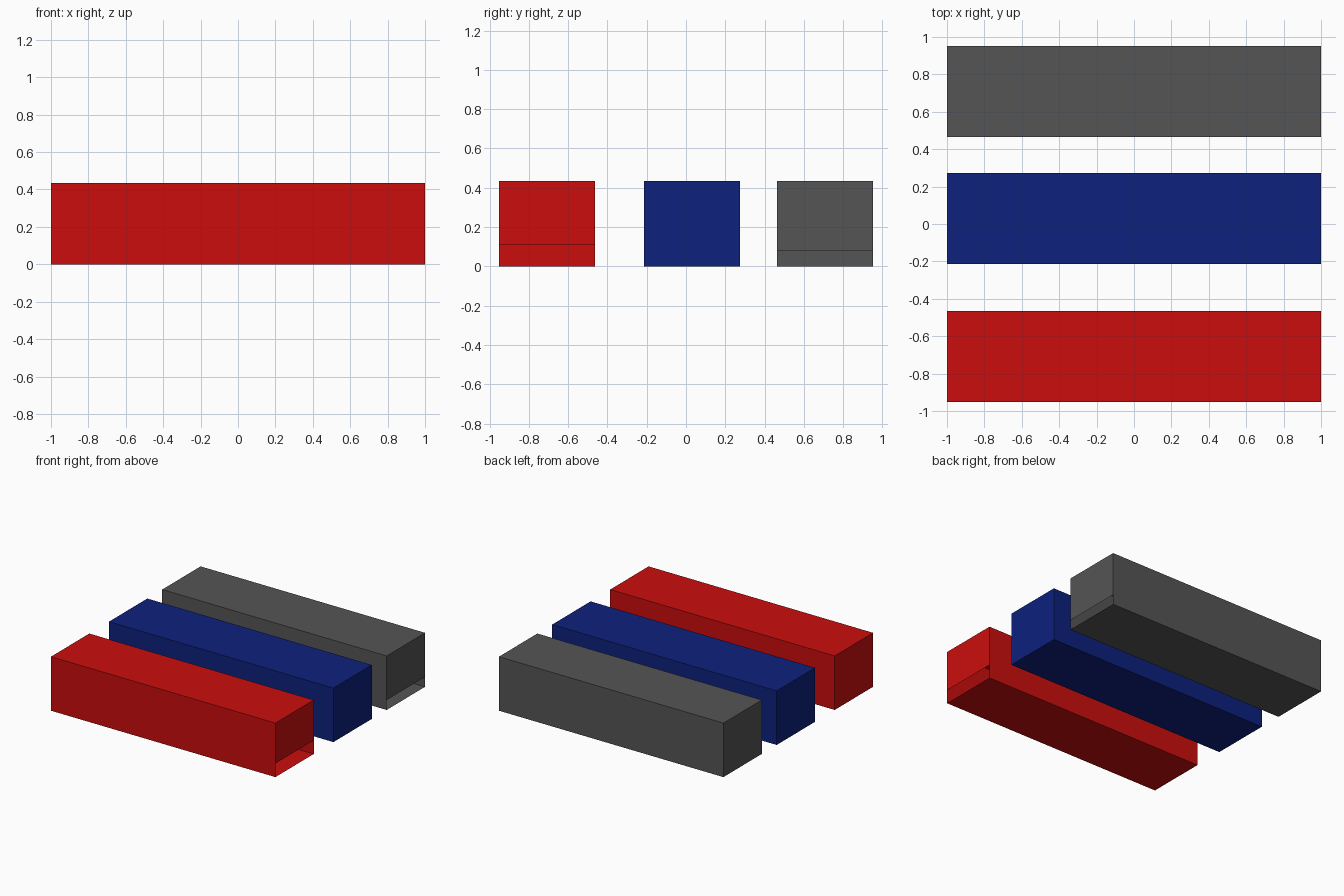
import bpy, bmesh
from mathutils import Vector

if "Cube" in bpy.data.objects:
    bpy.data.objects.remove(bpy.data.objects["Cube"])

HEIGHT, WIDTH = 0.435, 0.488


def material(name, rgb):
    m = bpy.data.materials.new(name)
    m.diffuse_color = (*rgb, 1.0)
    m.use_nodes = True
    m.node_tree.nodes["Principled BSDF"].inputs["Base Color"].default_value = m.diffuse_color
    return m


def container(name, y, mat, slot=0.0):
    """Thin-walled box; slot is the height of the gap under its +x end door."""
    bm = bmesh.new()
    bmesh.ops.create_cube(bm, size=1.0)
    bmesh.ops.scale(bm, vec=(2.0, WIDTH, HEIGHT), verts=bm.verts)
    bmesh.ops.translate(bm, vec=(0, y, HEIGHT / 2), verts=bm.verts)
    if slot:
        # split the +x end at the slot height and open its lower strip
        end = [f for f in bm.faces if f.normal.x > 0.9]
        geom = end + list({e for f in end for e in f.edges}) + list({v for f in end for v in f.verts})
        bmesh.ops.bisect_plane(bm, geom=geom, plane_co=Vector((0, 0, slot)), plane_no=Vector((0, 0, 1)))
        bm.normal_update()
        gap = [f for f in bm.faces if f.normal.x > 0.9 and f.calc_center_median().z < slot]
        bmesh.ops.delete(bm, geom=gap, context='FACES_ONLY')
    me = bpy.data.meshes.new(name)
    bm.to_mesh(me)
    bm.free()
    me.materials.append(mat)
    bpy.context.collection.objects.link(bpy.data.objects.new(name, me))


# three parallel containers
container("red_container", -0.708, material("red", (0.6, 0.004, 0.004)), 0.11)
container("blue_container", 0.03, material("dark blue", (0.004, 0.015, 0.205)))
container("grey_container", 0.708, material("grey", (0.09, 0.09, 0.09)), 0.08)
